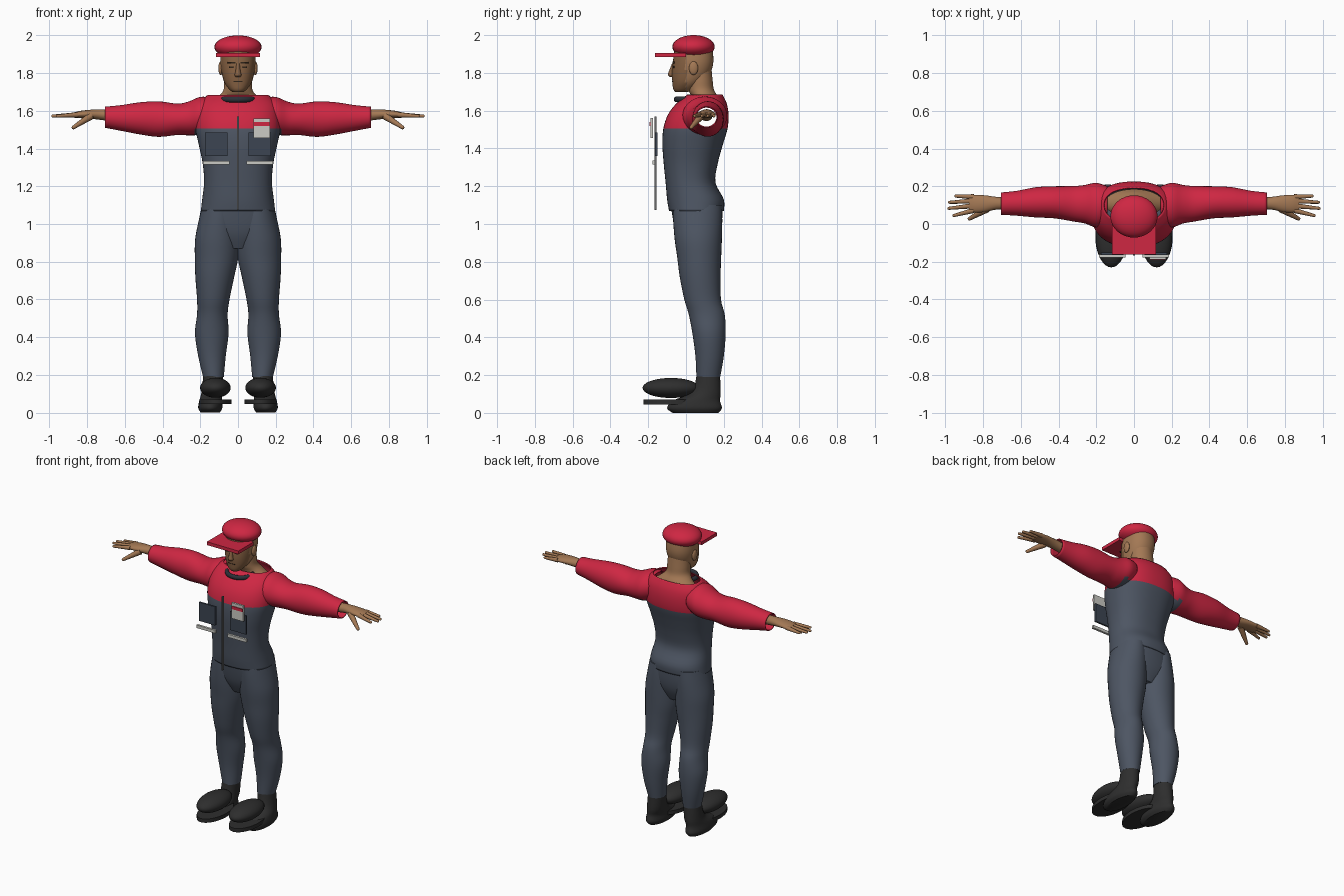
import bpy
import bmesh
import math
from mathutils import Matrix, Vector

cube = bpy.data.objects.get("Cube")
if cube:
    bpy.data.objects.remove(cube, do_unlink=True)


def material(name, r, g, b):
    mat = bpy.data.materials.new(name)
    mat.use_nodes = True
    mat.diffuse_color = (r, g, b, 1)
    node = mat.node_tree.nodes["Principled BSDF"]
    node.inputs["Base Color"].default_value = (r, g, b, 1)
    node.inputs["Roughness"].default_value = 0.8
    return mat


RED = material("red cloth", .62, .02, .055)
GREY = material("slate cloth", .075, .092, .125)
BOOT = material("black leather", .027, .027, .027)
POCKET = material("dark slate", .045, .06, .085)
LIGHT = material("pale reflective", .6, .6, .56)
SKIN = material("skin", .37, .19, .09)
FACE = material("tanned face", .24, .12, .055)
COLLAR = material("collar charcoal", .025, .03, .04)
ZIP = material("zip grey", .14, .14, .14)
BROW = material("dark brown", .03, .018, .01)


def finish(name, bm, mats, rule=None, angle=50, normals=True):
    """Turn a bmesh into a shaded object; rule picks the material of a face."""
    if normals:
        bmesh.ops.recalc_face_normals(bm, faces=bm.faces[:])
    if rule:
        for face in bm.faces:
            face.material_index = rule(face.calc_center_median())
    mesh = bpy.data.meshes.new(name)
    bm.to_mesh(mesh)
    bm.free()
    for mat in mats:
        mesh.materials.append(mat)
    obj = bpy.data.objects.new(name, mesh)
    bpy.context.collection.objects.link(obj)
    bpy.ops.object.select_all(action='DESELECT')
    obj.select_set(True)
    bpy.context.view_layer.objects.active = obj
    bpy.ops.object.shade_smooth_by_angle(angle=math.radians(angle))
    return obj


def spline(keys, steps):
    """Catmull-Rom interpolation through the key sections."""
    result = []
    for i in range(len(keys) - 1):
        four = [keys[max(i - 1, 0)], keys[i], keys[i + 1], keys[min(i + 2, len(keys) - 1)]]
        for k in range(steps):
            t = k / steps
            result.append([b + t / 2 * (c - a + t * (2 * a - 5 * b + 4 * c - d + t * (3 * (b - c) + d - a)))
                           for a, b, c, d in zip(*four)])
    return result + [list(keys[-1])]


def loft(keys, axis="z", side=1, segs=36, steps=4, power=2.0, caps=True):
    """Sections: (z, cx, cy, rx, ry), or (x, cy, cz, ry, rz) along the x axis."""
    bm = bmesh.new()
    rings = []
    for h, cu, cv, ru, rv in spline(keys, steps):
        ring = []
        for i in range(segs):
            a = math.tau * i / segs
            c, s = math.cos(a), math.sin(a)
            u = cu + ru * math.copysign(abs(c) ** (2 / power), c)
            v = cv + rv * math.copysign(abs(s) ** (2 / power), s)
            ring.append(bm.verts.new((side * u, v, h) if axis == "z" else (side * h, u, v)))
        rings.append(ring)
    for low, high in zip(rings, rings[1:]):
        for i in range(segs):
            j = (i + 1) % segs
            bm.faces.new((low[i], low[j], high[j], high[i]))
    if caps:
        bm.faces.new(rings[0])
        bm.faces.new(rings[-1])
    return bm


def ellipsoid(name, centre, radii, mat):
    bm = bmesh.new()
    bmesh.ops.create_uvsphere(bm, u_segments=32, v_segments=18, radius=1,
                              matrix=Matrix.Translation(centre) @ Matrix.Diagonal((*radii, 1)))
    return finish(name, bm, [mat])


def box(name, xs, ys, zs, mat):
    bm = bmesh.new()
    bmesh.ops.create_cube(bm, size=1)
    for v in bm.verts:
        v.co = [(lo + hi) / 2 + c * (hi - lo) for c, (lo, hi) in zip(v.co, (xs, ys, zs))]
    return finish(name, bm, [mat], angle=30)


def digit(name, start, end, r1, r2):
    """Tapered finger with a rounded tip."""
    a, b = Vector(start), Vector(end)
    turn = (b - a).to_track_quat('Z', 'Y').to_matrix().to_4x4()
    bm = bmesh.new()
    bmesh.ops.create_cone(bm, segments=12, cap_ends=True, radius1=r1, radius2=r2, depth=(b - a).length,
                          matrix=Matrix.Translation((a + b) / 2) @ turn)
    bmesh.ops.create_uvsphere(bm, u_segments=12, v_segments=8, radius=r2, matrix=Matrix.Translation(b))
    return finish(name, bm, [SKIN])


def thicken(obj):
    mod = obj.modifiers.new("cloth", 'SOLIDIFY')
    mod.thickness = .006
    mod.offset = -1


# Jacket body: hollow, with arm holes, red yoke above the chest line
CHEST = 1.505
bm = loft([(1.07, 0, .055, .197, .145), (1.13, 0, .05, .19, .15), (1.22, 0, .024, .18, .132),
           (1.32, 0, .025, .187, .143), (1.42, 0, .035, .208, .16), (CHEST, 0, .05, .225, .17),
           (1.58, 0, .065, .222, .16), (1.64, 0, .083, .205, .132), (1.685, 0, .1, .16, .093)],
          segs=64, power=2.3, caps=False)
holes = []
for f in bm.faces:
    p = f.calc_center_median()
    if abs(p.x) > .1 and math.hypot((p.y - .1) / .08, (p.z - 1.575) / .07) < 1:
        holes.append(f)
bmesh.ops.delete(bm, geom=holes, context='FACES')
thicken(finish("jacket_body", bm, [RED, GREY], lambda p: int(p.z < CHEST)))

# Trousers seat
finish("trouser_seat", loft([(.87, 0, .065, .08, .08), (.94, 0, .064, .17, .112), (1.01, 0, .062, .205, .128),
                             (1.1, 0, .057, .19, .138)], power=2.3), [GREY])

for side, tag in ((1, "left"), (-1, "right")):
    # Open sleeve, grey only under the armpit
    bm = loft([(.14, .1, 1.585, .1, .085), (.2, .1, 1.574, .118, .1), (.26, .105, 1.56, .102, .09),
               (.32, .107, 1.555, .094, .083), (.42, .115, 1.556, .085, .094), (.52, .115, 1.56, .08, .085),
               (.62, .11, 1.562, .066, .068), (.705, .108, 1.566, .059, .056)],
              axis="x", side=side, caps=False)
    thicken(finish(tag + "_sleeve", bm, [RED, GREY], lambda p: int(p.z < CHEST and abs(p.x) < .23)))

    # Trouser leg
    finish(tag + "_trouser_leg", loft([
        (.19, .13, .118, .055, .063), (.3, .138, .125, .073, .075), (.42, .139, .122, .089, .088),
        (.52, .136, .11, .081, .095), (.6, .131, .088, .086, .097), (.72, .123, .075, .103, .108),
        (.82, .114, .07, .115, .116), (.92, .11, .065, .117, .125), (1.02, .103, .062, .105, .13),
        (1.1, .098, .06, .092, .13)], side=side), [GREY])

    # Boot, rounded toe cover and flat oval sole
    finish(tag + "_boot", loft([
        (0, .147, .05, .05, .12), (.025, .147, .045, .064, .145), (.065, .145, .055, .06, .125),
        (.11, .138, .107, .055, .077), (.2, .131, .118, .053, .062)], side=side), [BOOT])
    ellipsoid(tag + "_toe_cover", (side * .12, -.08, .132), (.081, .15, .053), BOOT)
    finish(tag + "_sole", loft([(.045, .12, -.07, .085, .155), (.07, .12, -.07, .085, .155)],
                               side=side, steps=1), [BOOT])

    # Wrist and palm
    finish(tag + "_hand", loft([
        (.67, .108, 1.575, .033, .03), (.73, .11, 1.58, .034, .028), (.79, .108, 1.582, .044, .023),
        (.84, .108, 1.58, .047, .019), (.875, .11, 1.577, .042, .013)],
        axis="x", side=side, segs=24), [SKIN])
    # Fingers spread towards their tips
    fingers = (("index", .072, .045, .955), ("middle", .097, .083, .982),
               ("ring", .122, .115, .978), ("little", .144, .148, .945))
    for name, y0, y1, reach in fingers:
        digit(f"{tag}_{name}_finger", (side * .85, y0, 1.579), (side * reach, y1, 1.572), .014, .008)
    digit(tag + "_thumb", (side * .78, .08, 1.572), (side * .872, .028, 1.512), .02, .01)

    # Ears, eyes and brows
    ellipsoid(tag + "_ear", (side * .092, .04, 1.825), (.012, .024, .036), SKIN)
    box(tag + "_eye", sorted((side * .02, side * .048)), (-.07, -.062), (1.827, 1.836), BROW)
    box(tag + "_brow", sorted((side * .014, side * .056)), (-.071, -.062), (1.85, 1.859), BROW)

    # Floating chest pockets and reflective strips
    box(tag + "_pocket", sorted((side * .055, side * .175)), (-.164, -.152), (1.36, 1.485), POCKET)
    box(tag + "_reflective_strip", sorted((side * .045, side * .185)), (-.178, -.163), (1.315, 1.335), LIGHT)

# Neck, flaring into the shoulders
finish("neck", loft([(1.64, 0, .11, .155, .075), (1.675, 0, .1, .105, .07), (1.71, 0, .08, .077, .068),
                     (1.76, 0, .075, .073, .066), (1.82, 0, .07, .07, .065)]), [SKIN])

# Head with a darker face in front
finish("head", loft([(1.7, 0, -.022, .03, .036), (1.715, 0, -.012, .048, .056), (1.75, 0, .008, .072, .08),
                     (1.8, 0, .027, .086, .102), (1.86, 0, .038, .093, .107), (1.93, 0, .04, .088, .1)],
                    power=2.2), [SKIN, FACE], lambda p: int(p.y < 0))
digit_nose = loft([(1.778, 0, -.072, .012, .012), (1.79, 0, -.078, .018, .018),
                   (1.81, 0, -.074, .013, .016), (1.85, 0, -.064, .009, .01)], segs=16)
finish("nose", digit_nose, [FACE])
box("mouth", (-.025, .025), (-.073, -.065), (1.753, 1.758), BROW)

# Cap with a flat square brim
ellipsoid("cap_crown", (0, .04, 1.938), (.125, .112, .062), RED)
box("cap_brim", (-.117, .117), (-.163, 0), (1.884, 1.906), RED)

# Collar ring
bm = loft([(0, 0, 0, 1, 1), (1, 0, 0, 1, 1)], segs=40, steps=15, caps=False)
for v in bm.verts:
    a, tube = math.atan2(v.co.y, v.co.x), math.tau * v.co.z
    r = 1 + .17 * math.cos(tube)
    v.co = (.081 * r * math.cos(a), .02 + .072 * r * math.sin(a), 1.66 + .015 * math.sin(tube))
bmesh.ops.remove_doubles(bm, verts=bm.verts[:], dist=.0001)
finish("collar", bm, [COLLAR])

# Zip and name badge
box("zip", (-.004, .004), (-.168, -.156), (1.075, 1.57), ZIP)
box("badge", (.083, .17), (-.188, -.174), (1.455, 1.56), LIGHT)
box("badge_stripe", (.086, .167), (-.192, -.187), (1.52, 1.54), RED)
